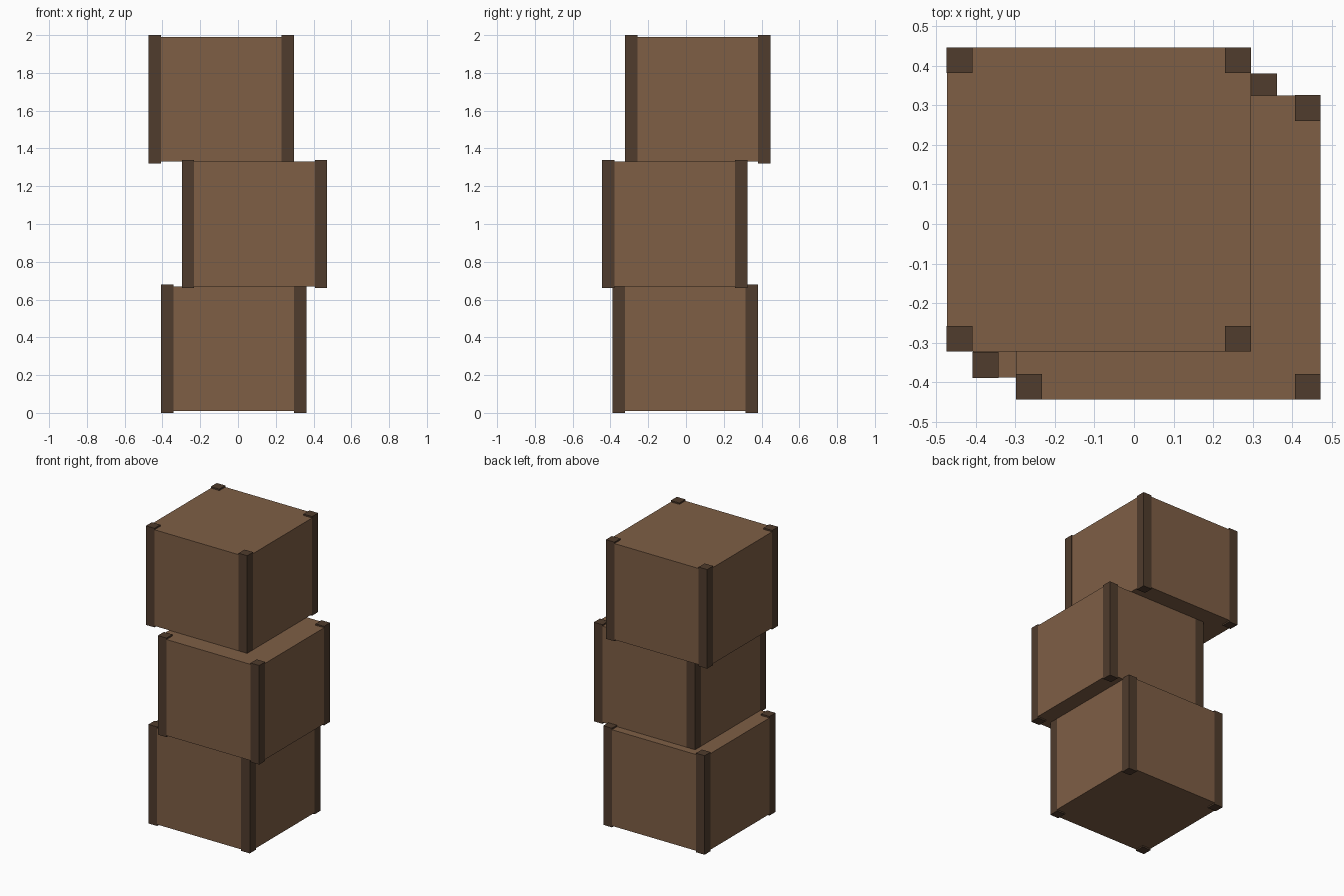
import bpy

if "Cube" in bpy.data.objects:
    bpy.data.objects.remove(bpy.data.objects["Cube"])

W, H = 0.768, 0.66      # crate width and height
POST, LIP = 0.065, 0.01 # corner post thickness and overhang above/below
PROUD = 0.0005          # keeps post faces just clear of the crate faces


def material(name, color):
    mat = bpy.data.materials.new(name)
    mat.diffuse_color = (*color, 1.0)
    mat.use_nodes = True
    mat.node_tree.nodes["Principled BSDF"].inputs["Base Color"].default_value = mat.diffuse_color
    return mat


def box(name, center, size, mat):
    bpy.ops.mesh.primitive_cube_add(size=1, location=center)
    obj = bpy.context.object
    obj.name = name
    obj.scale = size
    bpy.ops.object.transform_apply(location=False, rotation=False, scale=True)
    obj.data.materials.append(mat)
    return obj


wood = material("wood", (0.21, 0.113, 0.06))
dark_wood = material("dark_wood", (0.08, 0.045, 0.026))

# Three offset crates stacked bottom to top, each with four corner posts
crates = [("bottom", -0.023, -0.004), ("middle", 0.087, -0.059), ("top", -0.089, 0.062)]
for i, (level, x, y) in enumerate(crates):
    z = LIP + H * (i + 0.5)
    box(f"{level}_crate", (x, y, z), (W, W, H), wood)
    offset = W / 2 - POST / 2 + PROUD
    for sx, side in ((-1, "left"), (1, "right")):
        for sy, end in ((-1, "front"), (1, "back")):
            box(f"{level}_post_{end}_{side}", (x + sx * offset, y + sy * offset, z),
                (POST, POST, H + 2 * LIP), dark_wood)
